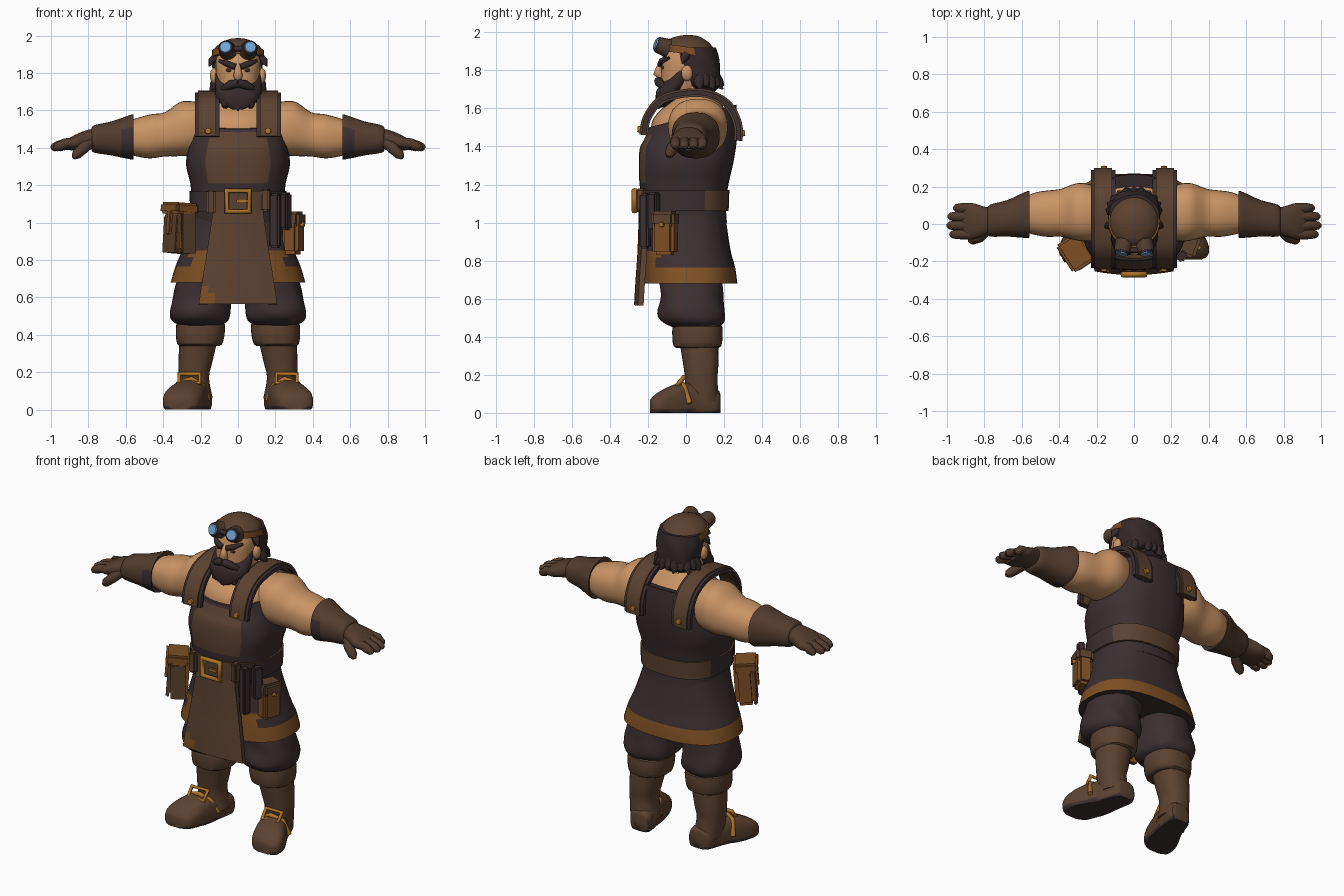
import bpy, bmesh
from math import sin, cos, pi, copysign, radians
from mathutils import Vector, Matrix

cube = bpy.data.objects.get("Cube")
if cube:
    bpy.data.objects.remove(cube, do_unlink=True)

MATS = {}
for label, rgb in {
    "skin": (.6, .3, .13), "dark cloth": (.045, .028, .031), "leather": (.105, .054, .03),
    "glove leather": (.085, .045, .027), "tan trim": (.21, .08, .018), "gold": (.42, .17, .02),
    "hair": (.036, .021, .023), "lens blue": (.17, .38, .65),
}.items():
    mat = bpy.data.materials.new(label)
    mat.use_nodes = True
    mat.diffuse_color = (*rgb, 1)
    mat.node_tree.nodes["Principled BSDF"].inputs["Base Color"].default_value = (*rgb, 1)
    MATS[label] = mat


def sides(both):
    return ((1, "left_"), (-1, "right_")) if both else ((1, ""),)


def finish(bm, name, mats, rule=None, both=False):
    """Turn a bmesh into an object, or a mirrored pair, painting faces by a rule."""
    bmesh.ops.recalc_face_normals(bm, faces=bm.faces)
    for f in bm.faces:
        f.smooth = True
        f.material_index = int(rule(f.calc_center_median())) if rule else 0
    for e in bm.edges:
        e.smooth = e.calc_face_angle(0) < radians(42)
    for s, prefix in sides(both):
        if s < 0:
            bmesh.ops.scale(bm, vec=(-1, 1, 1), verts=bm.verts)
            bmesh.ops.reverse_faces(bm, faces=bm.faces)
        mesh = bpy.data.meshes.new(prefix + name)
        bm.to_mesh(mesh)
        for label in mats.split(","):
            mesh.materials.append(MATS[label])
        bpy.context.collection.objects.link(bpy.data.objects.new(prefix + name, mesh))
    bm.free()


def smooth_rows(rows, steps):
    """Spline through rows of numbers."""
    out, last = [], len(rows) - 1
    for i in range(last):
        quad = zip(rows[max(i - 1, 0)], rows[i], rows[i + 1], rows[min(i + 2, last)])
        quad = list(quad)
        for k in range(steps):
            t = k / steps
            out.append([q + t / 2 * (r - p + t * (2*p - 5*q + 4*r - s + t * (3*(q - r) + s - p)))
                        for p, q, r, s in quad])
    return out + [list(rows[-1])]


def bridge(loops):
    bm = bmesh.new()
    rings = [[bm.verts.new(p) for p in loop] for loop in loops]
    n = len(rings[0])
    for a, b in zip(rings, rings[1:]):
        for j in range(n):
            bm.faces.new((a[j], a[(j + 1) % n], b[(j + 1) % n], b[j]))
    bm.faces.new(rings[0])
    bm.faces.new(rings[-1])
    return bm


def loft(name, mats, rows, axis="Z", power=2.3, steps=3, n=32, wobble=0, rule=None,
         both=False, floor=False):
    """Rounded sections: position, centre pair, radius pair and an optional tilt."""
    loops = []
    for pos, c1, c2, r1, r2, *tilt in smooth_rows(rows, steps):
        loop = []
        for j in range(n):
            a = 2 * pi * j / n
            w = 1 + wobble * sin(5 * a + 30 * pos)
            u = r1 * w * copysign(abs(cos(a)) ** (2 / power), cos(a))
            v = r2 * w * copysign(abs(sin(a)) ** (2 / power), sin(a))
            h = pos + (tilt[0] * v if tilt else 0)
            p = {"Z": (c1 + u, c2 + v, h), "X": (h, c1 + u, c2 + v), "Y": (c1 + u, h, c2 + v)}[axis]
            loop.append((p[0], p[1], max(p[2], 0)) if floor else p)
        loops.append(loop)
    finish(bridge(loops), name, mats, rule, both)


def ribbon(name, mats, rows, thick, x=0, bend=0, cols=10, rule=None, both=False):
    """Flat band along a side path of y, z, half width."""
    path, loops = smooth_rows(rows, 4), []
    for i, (y, z, half) in enumerate(path):
        a, b = path[max(i - 1, 0)], path[min(i + 1, len(path) - 1)]
        normal = Vector((0, a[1] - b[1], b[0] - a[0])).normalized()
        us = [2 * j / cols - 1 for j in range(cols + 1)]
        layer = lambda u, t: Vector((x + half * u, y, z)) + normal * (t - bend * u * u)
        loops.append([layer(u, thick / 2) for u in us] + [layer(u, -thick / 2) for u in us[::-1]])
    finish(bridge(loops), name, mats, rule, both)


def tube(name, mat, points, radius, closed=False, both=False):
    """Round bar through points; a fourth number scales the thickness."""
    for s, prefix in sides(both):
        curve = bpy.data.curves.new(prefix + name, "CURVE")
        curve.dimensions, curve.bevel_depth = "3D", radius
        curve.bevel_resolution, curve.use_fill_caps = 2, True
        spline = curve.splines.new("POLY")
        spline.points.add(len(points) - 1)
        spline.use_cyclic_u = closed
        for dot, (px, py, pz, *scale) in zip(spline.points, points):
            dot.co = (px * s, py, pz, 1)
            dot.radius = scale[0] if scale else 1
        curve.materials.append(MATS[mat])
        bpy.context.collection.objects.link(bpy.data.objects.new(prefix + name, curve))


def box(name, mat, centre, size, turn=0, lean=0, both=False):
    bm = bmesh.new()
    bmesh.ops.create_cube(bm, size=1)
    bmesh.ops.scale(bm, vec=size, verts=bm.verts)
    bmesh.ops.bevel(bm, geom=bm.edges[:], offset=min(size) * .2, segments=2, affect="EDGES")
    spin = Matrix.Rotation(radians(turn), 4, "Z") @ Matrix.Rotation(radians(lean), 4, "Y")
    bm.transform(Matrix.Translation(centre) @ spin)
    finish(bm, name, mat, both=both)


def disc(name, mat, centre, radius, depth, facing, both=True):
    bm = bmesh.new()
    turn = Vector(facing).to_track_quat("Z", "Y").to_matrix().to_4x4()
    bmesh.ops.create_cone(bm, cap_ends=True, segments=16, radius1=radius, radius2=radius * .85,
                          depth=depth, matrix=Matrix.Translation(centre) @ turn)
    finish(bm, name, mat, both=both)


def ball(name, mat, centre, size, both=True):
    bm = bmesh.new()
    bmesh.ops.create_uvsphere(bm, u_segments=16, v_segments=10, radius=1,
                              matrix=Matrix.Translation(centre) @ Matrix.Diagonal((*size, 1)))
    finish(bm, name, mat, both=both)


# Torso, vest with bib, skirt with hem
loft("chest", "skin", [(1.3, 0, .03, .23, .2), (1.5, 0, .03, .235, .215), (1.58, 0, .035, .22, .18),
                       (1.64, 0, .05, .18, .12), (1.68, 0, .05, .1, .09)])
loft("vest", "dark cloth,leather",
     [(1, 0, 0, .24, .215, 0), (1.1, 0, -.01, .245, .22, 0), (1.21, 0, -.01, .255, .235, 0),
      (1.31, 0, 0, .278, .248, 0), (1.41, 0, .012, .265, .255, .08),
      (1.48, 0, .025, .25, .245, .18), (1.56, 0, .035, .235, .23, .26)],
     power=2.5, rule=lambda c: abs(c.x) < .165 and c.y < 0 and 1.2 < c.z < 1.475)
loft("skirt", "dark cloth,tan trim",
     [(1.08, 0, -.005, .235, .21), (1, 0, 0, .25, .212), (.85, 0, .01, .3, .225),
      (.765, 0, .02, .335, .238), (.68, 0, .025, .36, .245)], power=2.5,
     rule=lambda c: .681 < c.z < .765 or c.y < -.1 and abs(c.x) < .25 and .7 < c.z < .86)
ribbon("front_panel", "leather,tan trim",
       [(-.258, .565, .21), (-.25, .7, .19), (-.24, .85, .165), (-.232, 1.09, .13)], .03, bend=.02,
       rule=lambda c: c.x + (c.z - .57) * .6 < -.11 and c.z < .7)

# Shoulder straps with studs
STRAP = [(-.222, 1.46), (-.205, 1.55), (-.13, 1.645), (0, 1.68), (.12, 1.675), (.22, 1.62),
         (.272, 1.52), (.275, 1.43)]
ribbon("strap_backing", "dark cloth", [(y, z, .066) for y, z in STRAP], .025, x=.165, both=True)
ribbon("shoulder_strap", "leather", [(y, z, .048) for y, z in STRAP], .045, x=.165, both=True)
disc("front_stud", "gold", (.16, -.245, 1.49), .018, .02, (0, -1, .1))
disc("back_stud", "gold", (.16, .3, 1.47), .018, .02, (0, 1, .1))

# Belt, buckle and things hung from it
loft("belt", "dark cloth,leather", [(1.06, 0, -.012, .256, .236), (1.17, 0, -.012, .26, .24)],
     power=2.5, rule=lambda c: c.y > .1 or abs(c.x) < .15 and c.y < 0)
tube("belt_buckle", "gold", [(x, -.27, z) for x, z in ((-.06, 1.06), (.06, 1.06), (.06, 1.17), (-.06, 1.17))],
     .016, closed=True)
box("buckle_prong", "gold", (.02, -.275, 1.115), (.06, .02, .02))
box("belt_loop", "leather", (-.145, -.235, 1.11), (.05, .05, .13))
box("tool_sheath", "dark cloth", (.2, -.215, 1.01), (.055, .05, .29), -20)
box("tool_holder", "leather", (.15, -.235, 1.12), (.045, .05, .12), -15)
box("tool_roll", "dark cloth", (.255, -.17, 1.06), (.05, .06, .2), -35)
box("large_bag", "tan trim", (-.31, -.15, .965), (.12, .165, .26), 33, 4)
box("large_bag_outer_panel", "leather", (-.358, -.181, .94), (.02, .13, .2), 33, 4)
box("large_bag_front_panel", "leather", (-.265, -.219, .94), (.09, .02, .21), 33)
box("large_bag_flap", "tan trim", (-.313, -.152, 1.075), (.14, .175, .06), 33, 4)
box("large_bag_strap", "tan trim", (-.366, -.187, 1.01), (.02, .035, .14), 33, 4)
box("small_pouch", "tan trim", (.295, -.11, .93), (.09, .12, .2), -20)
box("small_pouch_flap", "leather", (.295, -.11, 1.02), (.105, .13, .08), -20)
disc("small_pouch_stud", "gold", (.346, -.128, .99), .014, .02, (1, -.36, 0), both=False)

# Trousers and boots
loft("trouser_leg", "dark cloth",
     [(.9, .12, .02, .12, .16), (.7, .17, .025, .15, .165), (.6, .195, .03, .155, .165),
      (.52, .202, .03, .162, .178), (.475, .2, .04, .15, .16), (.45, .2, .05, .11, .12)],
     wobble=.02, both=True)
loft("boot_cuff", "leather", [(.465, .2, .06, .11, .11), (.455, .2, .06, .13, .13),
                              (.4, .202, .06, .13, .132), (.35, .205, .06, .12, .125),
                              (.34, .205, .06, .1, .1)], both=True, steps=2)
loft("boot_shaft", "leather", [(.37, .212, .068, .102, .102), (.25, .228, .078, .09, .092),
                               (.17, .235, .08, .08, .085), (.06, .22, .085, .085, .09)], both=True)
loft("boot_foot", "leather,dark cloth",
     [(.18, .205, .05, .045, .05), (.16, .208, .05, .07, .075), (.05, .235, .055, .083, .1),
      (-.04, .268, .05, .098, .105), (-.12, .295, .045, .105, .078), (-.17, .306, .035, .088, .055),
      (-.19, .31, .03, .05, .035)], axis="Y", power=2.7, both=True, floor=True,
     rule=lambda c: c.z < .015)
tube("boot_strap", "gold", [(.16, .03, .05), (.19, -.005, .13), (.25, -.03, .165), (.32, -.01, .14),
                            (.345, .02, .05)], .014, both=True)
tube("boot_buckle", "gold", [(.205, -.05, .14), (.315, -.05, .14), (.315, -.01, .19), (.205, -.01, .19)],
     .012, closed=True, both=True)

# Arms, gauntlets and fingers
loft("arm", "skin",
     [(.14, .055, 1.51, .12, .125), (.24, .06, 1.505, .153, .143), (.31, .065, 1.5, .152, .145),
      (.39, .06, 1.472, .128, .118), (.46, .055, 1.462, .124, .118), (.52, .055, 1.457, .115, .108),
      (.6, .05, 1.455, .09, .085)], axis="X", both=True)
loft("glove_cuff", "glove leather,dark cloth",
     [(.575, .05, 1.455, .095, .09), (.56, .052, 1.458, .125, .12), (.6, .045, 1.455, .118, .112),
      (.68, .03, 1.45, .097, .09), (.77, .018, 1.447, .085, .073), (.785, .018, 1.447, .06, .05)],
     axis="X", both=True, rule=lambda c: c.x < .62 and c.z < 1.51 and c.y < .05)
loft("hand", "glove leather",
     [(.74, .015, 1.45, .066, .056), (.8, .015, 1.445, .078, .052), (.87, .015, 1.428, .098, .042),
      (.92, .015, 1.415, .085, .026)], axis="X", both=True)
for label, y, tip in (("index", -.055, .985), ("middle", -.008, 1), ("ring", .04, .995), ("little", .085, .965)):
    tube(label + "_finger", "glove leather", [(.86, y, 1.43), (.92, y, 1.424), (tip - .035, y, 1.41, .95),
                                              (tip - .01, y, 1.4, .75), (tip, y, 1.396, .3)], .027, both=True)
tube("thumb", "glove leather", [(.79, -.03, 1.43), (.83, -.07, 1.395), (.865, -.085, 1.362, .85),
                                (.88, -.09, 1.345, .35)], .032, both=True)

# Head and face
loft("neck", "skin", [(1.6, 0, .05, .13, .11), (1.66, 0, .035, .1, .095), (1.74, 0, .02, .09, .09)])
loft("head", "skin", [(1.64, 0, -.03, .07, .07), (1.7, 0, -.025, .1, .1), (1.78, 0, -.012, .115, .118),
                      (1.85, 0, -.005, .12, .124), (1.92, 0, .01, .11, .115)])
ball("ear", "skin", (.128, .005, 1.785), (.022, .03, .042))
tube("nose", "skin", [(0, -.12, 1.845, .6), (0, -.14, 1.81, .8), (0, -.148, 1.785, 1.1), (0, -.125, 1.765, .8)], .023)
ball("eye", "hair", (.046, -.121, 1.815), (.02, .008, .01))
tube("eyebrow", "hair", [(.014, -.135, 1.832, 1.1), (.06, -.128, 1.85, 1.1), (.1, -.09, 1.865, .5)],
     .015, both=True)
tube("moustache", "hair", [(0, -.145, 1.745), (.04, -.142, 1.737, 1.1), (.08, -.115, 1.712, .8),
                           (.1, -.1, 1.7, .2)], .022, both=True)
loft("beard", "hair", [(1.605, 0, -.135, .025, .02), (1.63, 0, -.118, .082, .042), (1.665, 0, -.095, .118, .066),
                       (1.7, 0, -.08, .124, .073), (1.745, 0, -.045, .124, .07), (1.8, 0, -.02, .118, .035)],
     wobble=.025)
for i in range(5):
    x = (i - 2) * .036
    tube("beard_lock", "hair", [(x, -.125, 1.65), (x, -.137, 1.625, .8), (x * 1.1, -.145, 1.597 + abs(x) * .4, .1)], .025)
loft("hair", "hair", [(1.92, 0, .035, .132, .12), (1.86, 0, .05, .137, .122), (1.79, 0, .07, .128, .112),
                      (1.72, 0, .085, .115, .092), (1.69, 0, .09, .08, .06)], wobble=.03)
for i in range(11):
    a = pi * i / 10
    tube("hair_lock", "hair", [(.1 * cos(a), .07 + .08 * sin(a), 1.77), (.125 * cos(a), .07 + .105 * sin(a), 1.73),
                               (.15 * cos(a), .075 + .125 * sin(a), 1.7 + .02 * (i % 2), .1)], .03)
tube("side_lock", "hair", [(.12, 0, 1.88), (.14, -.01, 1.865, .8), (.155, -.02, 1.835, .1)], .026, both=True)

# Cap, headband and goggles
loft("cap", "leather", [(1.885, 0, .015, .136, .14, -.12), (1.925, 0, .015, .128, .132, -.1),
                        (1.96, 0, .012, .094, .098, -.06), (1.98, 0, .01, .05, .052, 0), (1.986, 0, .01, .01, .01, 0)], power=2)
loft("headband", "tan trim", [(1.885, 0, .015, .141, .145, -.14), (1.922, 0, .015, .138, .142, -.14)], power=2)
AIM = Vector((.22, -1, .35)).normalized()
EYEPIECE = Vector((.058, -.122, 1.925))
disc("goggle_cup", "glove leather", EYEPIECE, .05, .06, AIM)
disc("goggle_rim", "dark cloth", EYEPIECE + AIM * .032, .043, .014, AIM)
disc("goggle_lens", "lens blue", EYEPIECE + AIM * .041, .034, .008, AIM)
tube("goggle_bridge", "dark cloth", [(-.03, -.14, 1.93), (.03, -.14, 1.93)], .014)
